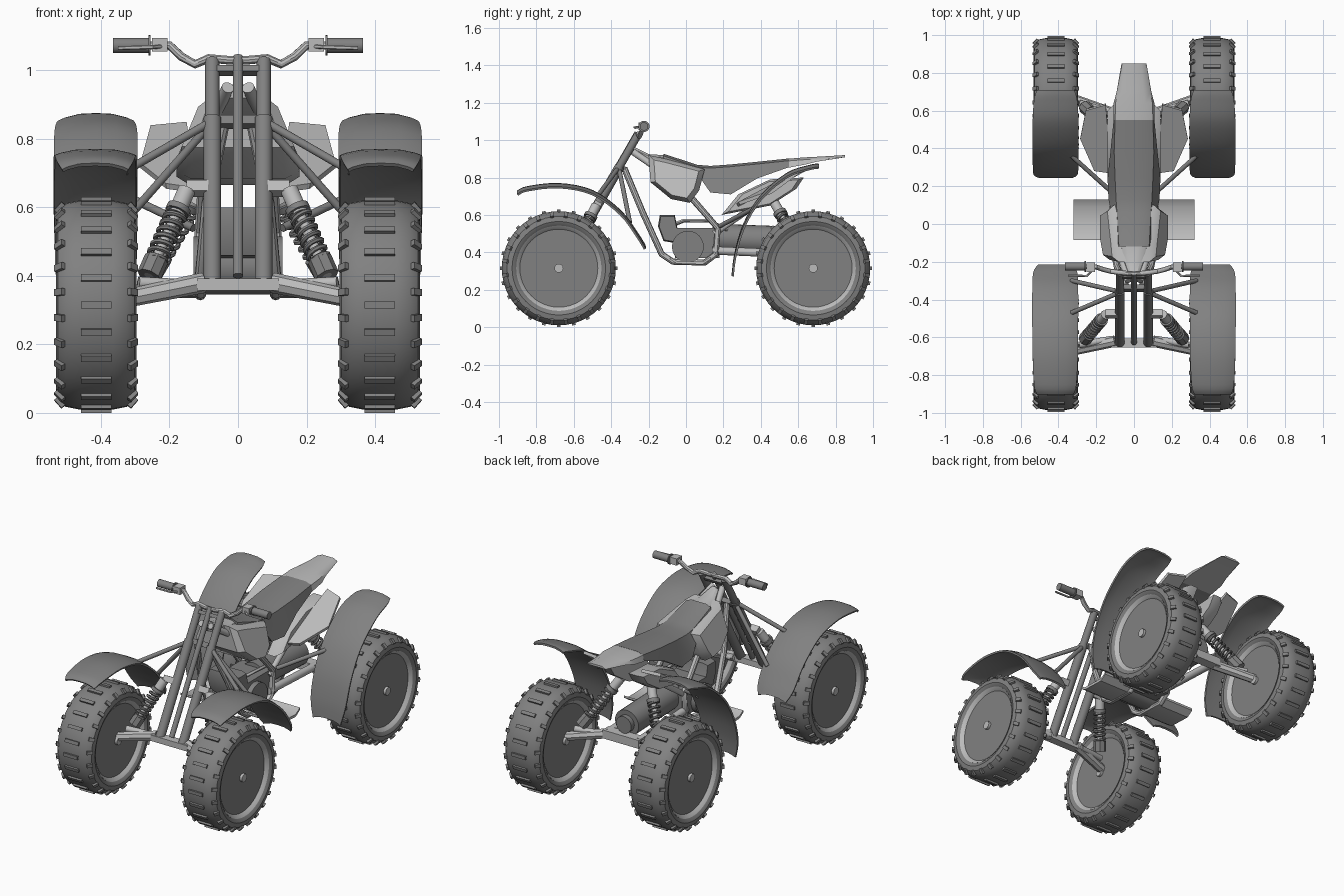
import bpy, bmesh, math
from mathutils import Vector, Matrix

if "Cube" in bpy.data.objects:
    bpy.data.objects.remove(bpy.data.objects["Cube"])


def make(name, bm):
    bmesh.ops.recalc_face_normals(bm, faces=bm.faces[:])
    me = bpy.data.meshes.new(name)
    bm.to_mesh(me)
    bm.free()
    ob = bpy.data.objects.new(name, me)
    bpy.context.collection.objects.link(ob)
    return ob


def tube(name, pts, r, res=3):
    cu = bpy.data.curves.new(name, 'CURVE')
    cu.dimensions = '3D'
    cu.bevel_depth, cu.bevel_resolution, cu.use_fill_caps = r, res, True
    sp = cu.splines.new('POLY')
    sp.points.add(len(pts) - 1)
    for p, c in zip(sp.points, pts):
        p.co = (*c, 1)
    ob = bpy.data.objects.new(name, cu)
    bpy.context.collection.objects.link(ob)
    return ob


def rod(name, a, b, r, r2=None, n=20):
    a, b = Vector(a), Vector(b)
    bm = bmesh.new()
    m = Matrix.Translation((a + b) / 2) @ (b - a).to_track_quat('Z', 'Y').to_matrix().to_4x4()
    bmesh.ops.create_cone(bm, cap_ends=True, segments=n, radius1=r, radius2=r if r2 is None else r2,
                          depth=(b - a).length, matrix=m)
    return make(name, bm)


def box(name, loc, size, rx=0.0):
    bm = bmesh.new()
    bmesh.ops.create_cube(bm, size=1, matrix=Matrix.Translation(loc) @ Matrix.Rotation(rx, 4, 'X')
                          @ Matrix.Diagonal((*size, 1)))
    return make(name, bm)


def skin(bm, rings):
    vs = [[bm.verts.new(p) for p in ring] for ring in rings]
    n = len(vs[0])
    for a, b in zip(vs, vs[1:]):
        for i in range(n):
            bm.faces.new((a[i], a[(i + 1) % n], b[(i + 1) % n], b[i]))
    bm.faces.new(vs[0])
    bm.faces.new(vs[-1])


def loft(name, rings):
    bm = bmesh.new()
    skin(bm, rings)
    return make(name, bm)


def side_loft(name, prof, layers):
    # side profile (y, z) stacked across x, each layer scaled about its middle
    cy = sum(p[0] for p in prof) / len(prof)
    cz = sum(p[1] for p in prof) / len(prof)
    return loft(name, [[(x, cy + (y - cy) * k, cz + (z - cz) * k) for y, z in prof] for x, k in layers])


def body_loft(name, secs):
    # sections: y, lower half width, bottom z, upper half width, top z
    return loft(name, [[(-wb, y, zb), (-wt, y, zt - .012), (-wt * .6, y, zt), (wt * .6, y, zt),
                        (wt, y, zt - .012), (wb, y, zb)] for y, wb, zb, wt, zt in secs])


def fender(name, cx, path):
    # curved sheet; path points are y, z, half width
    bm = bmesh.new()
    pts = [Vector(p) for p in path]
    rows = []
    for i in range(len(pts) - 1):
        p0, p1, p2, p3 = pts[max(i - 1, 0)], pts[i], pts[i + 1], pts[min(i + 2, len(pts) - 1)]
        for k in range(5 if i == len(pts) - 2 else 4):
            t = k / 4
            rows.append(.5 * (2 * p1 + (p2 - p0) * t + (2 * p0 - 5 * p1 + 4 * p2 - p3) * t * t
                              + (3 * p1 - p0 - 3 * p2 + p3) * t ** 3))
    grid = [[bm.verts.new((cx + w * u, y, z - .018 * abs(u) ** 3)) for u in (-1, -.85, -.5, 0, .5, .85, 1)]
            for y, z, w in rows]
    for a, b in zip(grid, grid[1:]):
        for i in range(6):
            bm.faces.new((a[i], a[i + 1], b[i + 1], b[i]))
    m = make(name, bm).modifiers.new('thickness', 'SOLIDIFY')
    m.thickness, m.offset = .011, 0


def mirrored_lathe(bm, half, n=48):
    prof = [(-x, r) for x, r in reversed(half)] + half
    skin(bm, [[(x, r * math.cos(2 * math.pi * i / n), r * math.sin(2 * math.pi * i / n))
               for i in range(n)] for x, r in prof])


def wheel(name, loc):
    # tyre with tread bars and shoulder knobs
    bm = bmesh.new()
    mirrored_lathe(bm, [(.05, .305), (.09, .297), (.112, .277), (.117, .25), (.106, .226), (.09, .215)])
    for i in range(24):
        for x, r, tilt, sx, off in ((0, .307, 0, .09, 0), (.106, .287, .85, .032, .5), (-.106, .287, -.85, .032, .5)):
            m = (Matrix.Rotation(2 * math.pi * (i + off) / 24, 4, 'X') @ Matrix.Translation((x, 0, r))
                 @ Matrix.Rotation(tilt, 4, 'Y') @ Matrix.Diagonal((sx, .02, .016, 1)))
            bmesh.ops.create_cube(bm, size=1, matrix=m)
    make(name + '_tyre', bm).location = loc
    # dished rim with hex hub and axle cap on both faces
    bm = bmesh.new()
    mirrored_lathe(bm, [(.108, .228), (.096, .213), (.066, .19), (.06, .165), (.068, .14), (.074, .05)])
    for n, r, w in ((6, .06, .17), (12, .024, .21)):
        bmesh.ops.create_cone(bm, cap_ends=True, segments=n, radius1=r, radius2=r, depth=w,
                              matrix=Matrix.Rotation(math.pi / 2, 4, 'Y'))
    make(name + '_rim', bm).location = loc


def shock(name, a, b):
    a, b = Vector(a), Vector(b)
    d = b - a
    u = d.normalized().orthogonal().normalized()
    v = d.normalized().cross(u)
    rod(name + '_shaft', a, b, .015)
    rod(name + '_upper_body', a, a + d * .28, .026)
    rod(name + '_upper_seat', a + d * .2, a + d * .26, .036)
    rod(name + '_lower_seat', a + d * .8, b, .036, n=8)
    pts = []
    for i in range(7 * 12 + 1):
        ang = 2 * math.pi * i / 12
        pts.append(a + d * (.25 + .57 * i / 84) + (u * math.cos(ang) + v * math.sin(ang)) * .029)
    tube(name + '_spring', pts, .0075, 1)


def fy(z):  # y on the raked fork at height z
    return -.63 + (z - .38) * .575


for s, side in ((1, 'right'), (-1, 'left')):
    wheel('front_wheel_' + side, (s * .414, -.68, .315))
    wheel('rear_wheel_' + side, (s * .414, .68, .315))
    fender('front_fender_' + side, s * .417, [(-.9, .725, .095), (-.85, .748, .11), (-.68, .765, .118),
           (-.5, .728, .12), (-.35, .62, .12), (-.26, .50, .115), (-.22, .435, .09)])
    fender('rear_fender_' + side, s * .415, [(.71, .87, .095), (.66, .862, .112), (.54, .82, .12),
           (.40, .70, .12), (.31, .55, .12), (.265, .40, .115), (.25, .29, .09)])
    # fork legs
    rod('fork_upper_' + side, (s * .075, fy(1.03), 1.03), (s * .075, fy(.66), .66), .021)
    rod('fork_lower_' + side, (s * .075, fy(.86), .86), (s * .075, fy(.38), .38), .026)
    # fender struts
    top = (s * .07, fy(.85), .855)
    rod('front_fender_strut_a_' + side, top, (s * .33, -.47, .705), .012)
    rod('front_fender_strut_b_' + side, top, (s * .33, -.30, .56), .012)
    rod('rear_fender_strut_' + side, (s * .13, .18, .54), (s * .33, .36, .635), .012)
    # suspension
    shock('front_shock_' + side, (s * .15, -.48, .65), (s * .26, -.61, .40))
    box('shock_mount_' + side, (s * .115, -.475, .655), (.07, .04, .035), -.5)
    shock('rear_shock_' + side, (s * .1, .47, .67), (s * .26, .62, .40))
    for e, y0, nm in ((-1, -.62, 'front'), (1, .58, 'rear')):
        rod(nm + '_arm_' + side, (s * .1, y0, .38), (s * .37, e * .68, .325), .03, .026, 8)
        rod(nm + '_arm_brace_' + side, (s * .12, y0 + .01, .37), (s * .29, e * .64, .38), .018)
    # handlebar ends
    rod('grip_' + side, (s * .255, -.225, 1.073), (s * .365, -.225, 1.073), .022)
    rod('grip_flange_' + side, (s * .255, -.225, 1.073), (s * .262, -.225, 1.073), .03)
    box('switch_block_' + side, (s * .228, -.23, 1.075), (.045, .05, .04))
    tube('brake_lever_' + side, [(s * .22, -.245, 1.07), (s * .25, -.275, 1.068), (s * .35, -.272, 1.065)], .006)
    # frame rails
    tube('frame_rail_' + side, [(s * .04, -.33, .85), (s * .09, -.23, .61), (s * .11, -.13, .39), (s * .11, -.07, .35),
         (s * .11, .10, .345), (s * .11, .16, .39), (s * .11, .17, .53), (s * .1, .03, .69)], .017)
    rod('subframe_' + side, (s * .1, .15, .5), (s * .09, .5, .74), .016)
    rod('swing_arm_' + side, (s * .1, .14, .41), (s * .1, .6, .39), .022)
    rod('head_brace_' + side, (s * .03, fy(.95), .95), (s * .07, -.17, .86), .018)
    # foot rests: shallow trays
    side_loft('foot_rest_' + side, [(-.085, .375), (-.05, .355), (.09, .35), (.13, .375), (.13, .362),
              (.09, .335), (-.05, .34), (-.085, .362)], [(s * .1, 1), (s * .32, 1)])
    # side cover and angled rear panel
    side_loft('side_cover_' + side, [(.19, .60), (.45, .65), (.59, .74), (.63, .80), (.45, .79), (.28, .71)],
              [(s * .06, 1), (s * .11, 1), (s * .14, .85)])
    bm = bmesh.new()
    bm.faces.new([bm.verts.new((s * x, y, z)) for x, y, z in ((.14, .27, .66), (.21, .28, .67), (.285, .45, .73),
                 (.255, .6, .84), (.15, .63, .85), (.135, .45, .75))])
    m = make('rear_panel_' + side, bm).modifiers.new('thickness', 'SOLIDIFY')
    m.thickness = .018

# steering
rod('steering_shaft', (0, fy(1.04) - .01, 1.04), (0, fy(.4) - .01, .40), .015)
box('lower_fork_clamp', (0, fy(.85) + .02, .85), (.13, .03, .03), -.52)
box('upper_fork_clamp', (0, fy(1.0), 1.0), (.15, .03, .02), -.52)
box('front_crossbar', (0, -.63, .375), (.24, .05, .035))
box('rear_crossbar', (0, .59, .385), (.24, .06, .05))
tube('handlebar', [(-.3, -.225, 1.073), (-.2, -.228, 1.073), (-.165, -.24, 1.04), (-.125, -.25, 1.018),
     (-.085, -.256, 1.035), (-.03, -.262, 1.03), (.03, -.262, 1.03), (.085, -.256, 1.035), (.125, -.25, 1.018),
     (.165, -.24, 1.04), (.2, -.228, 1.073), (.3, -.225, 1.073)], .013)

# tank widening towards its lower edge, seat and tail
tank = side_loft('fuel_tank', [(-.2, .92), (-.13, .905), (.1, .845), (.07, .73), (.02, .665), (-.08, .685),
                 (-.19, .775)], [(-.18, .8), (-.14, 1), (.14, 1), (.18, .8)])
for v in tank.data.vertices:
    v.co.x *= min(1, max(.58, 1 - (v.co.z - .74) * 2.3))
body_loft('tank_neck', [(-.27, .03, .92, .025, .96), (-.2, .06, .86, .05, .925), (-.1, .08, .85, .07, .918)])
body_loft('seat', [(-.12, .088, .88, .08, .927), (.06, .12, .82, .09, .868), (.13, .135, .72, .095, .862),
          (.24, .14, .71, .10, .87), (.38, .125, .795, .105, .884), (.55, .108, .855, .10, .902)])
body_loft('tail', [(.55, .108, .853, .10, .901), (.64, .108, .87, .098, .908), (.70, .092, .885, .085, .911),
          (.85, .066, .909, .062, .92)])

# engine and exhaust
rod('crankcase', (-.13, .01, .43), (.13, .01, .43), .085, n=24)
box('engine_block', (0, .06, .45), (.2, .24, .16))
side_loft('cylinder_head', [(-.14, .60), (-.06, .60), (-.04, .50), (0, .44), (-.12, .46), (-.15, .54)],
          [(-.1, .9), (-.07, 1), (.07, 1), (.1, .9)])
rod('muffler', (0, .14, .475), (0, .56, .46), .078, n=28)
rod('muffler_tip', (0, .56, .46), (0, .59, .46), .05)
tube('exhaust_pipe', [(.06, -.06, .55), (.09, -.01, .57), (.1, .12, .57), (.06, .22, .52)], .01)

# turn curves into meshes and smooth everything by angle
bpy.ops.object.select_all(action='SELECT')
bpy.context.view_layer.objects.active = bpy.data.objects['seat']
bpy.ops.object.convert(target='MESH')
bpy.ops.object.shade_smooth_by_angle(angle=math.radians(35))

# dark rubber, plastic and engine parts; mid grey body and metal
for nm, val, keys in (('dark_grey', .22, ('tyre', 'fender', 'seat', 'fork', 'steering', 'crank', 'engine',
                       'muffler', 'cylinder', 'grip', 'spring')), ('mid_grey', .5, ('',))):
    mat = bpy.data.materials.new(nm)
    mat.diffuse_color = (val, val, val, 1)
    mat.use_nodes = True
    mat.node_tree.nodes["Principled BSDF"].inputs["Base Color"].default_value = mat.diffuse_color
    for ob in bpy.data.objects:
        if not ob.data.materials and any(k in ob.name for k in keys):
            ob.data.materials.append(mat)
